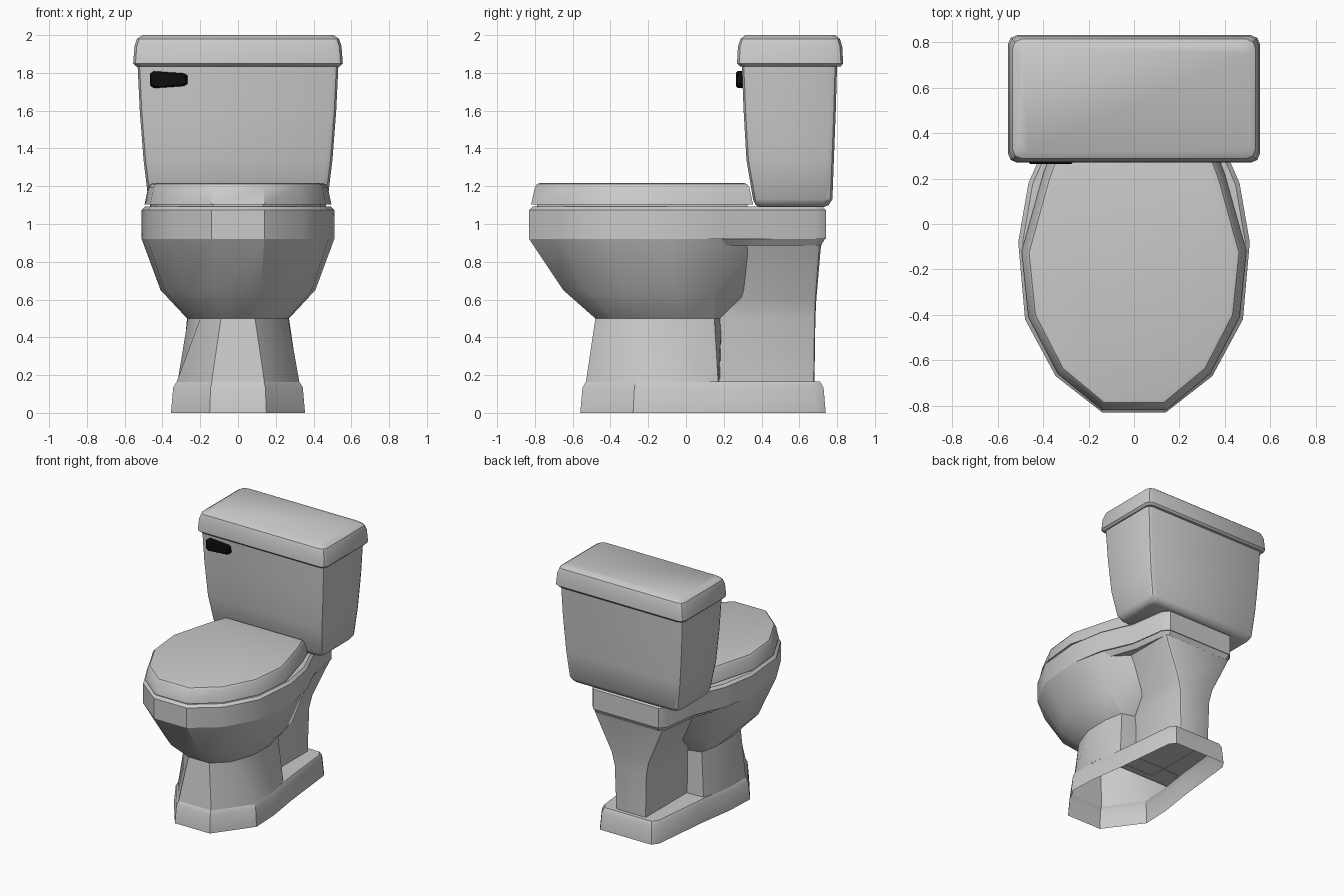
import bpy, math


def material(name, rgb):
    m = bpy.data.materials.new(name)
    m.diffuse_color = (*rgb, 1)
    return m


WHITE = material("glazed_ceramic", (0.60, 0.595, 0.58))
BLACK = material("black_handle", (0.004, 0.004, 0.004))


def loft(name, rings, bottom=True, top=True, mat=WHITE, angle=32):
    """Rings are (z, right-half outline from front to back); mirrored in x and skinned."""
    verts, faces = [], []
    n = 2 * len(rings[0][1])
    for z, half in rings:
        outline = half + [(-x, y) for x, y in reversed(half)]
        verts += [(x, y, z) for x, y in outline]
    for r in range(len(rings) - 1):
        for i in range(n):
            j = (i + 1) % n
            a = r * n
            faces.append((a + i, a + j, a + n + j, a + n + i))
    if bottom:
        faces.append(tuple(reversed(range(n))))
    if top:
        a = (len(rings) - 1) * n
        faces.append(tuple(range(a, a + n)))
    me = bpy.data.meshes.new(name)
    me.from_pydata(verts, [], faces)
    me.materials.append(mat)
    ob = bpy.data.objects.new(name, me)
    bpy.context.collection.objects.link(ob)
    bpy.ops.object.select_all(action='DESELECT')
    ob.select_set(True)
    bpy.context.view_layer.objects.active = ob
    bpy.ops.object.shade_smooth_by_angle(angle=math.radians(angle))
    return ob


def rect(hx, y0, y1, c):
    """Half outline of a rectangle with softly rounded corners."""
    k = c * 0.3
    return [(hx - c, y0), (hx - k, y0 + k), (hx, y0 + c),
            (hx, y1 - c), (hx - k, y1 - k), (hx - c, y1)]


def inset(half, d, cy=0.0):
    """Shrink an outline by about d on every side."""
    mx = max(p[0] for p in half)
    y0, y1 = half[0][1], half[-1][1]
    c = (y0 + y1) / 2
    s = 1 - 2 * d / (y1 - y0)
    return [(x * (1 - d / mx), c + (y - c) * s) for x, y in half]


# Plinth: hollow foot, open underneath
foot = [(0.15, -0.56), (0.355, -0.28), (0.345, -0.05), (0.305, 0.22),
        (0.255, 0.69), (0.22, 0.74)]
loft("plinth", [(0, foot), (0.135, inset(foot, 0.012)), (0.165, inset(foot, 0.03))],
     bottom=False, top=False)

# Flat deck on the rear of the plinth
rear = [(0.31, 0.0)] + inset(foot, 0.03)[3:]
loft("plinth_deck", [(0.16, rear), (0.165, rear)], bottom=False)

# Pedestal and bowl in one skin
loft("bowl", [
    (0.163, [(0.14, -0.53), (0.325, -0.27), (0.32, -0.05), (0.30, 0.08), (0.27, 0.17), (0.10, 0.18)]),
    (0.50, [(0.09, -0.48), (0.20, -0.38), (0.265, -0.2), (0.27, 0.0), (0.24, 0.15), (0.10, 0.19)]),
    (0.65, [(0.12, -0.65), (0.27, -0.53), (0.39, -0.33), (0.41, -0.07), (0.36, 0.15), (0.15, 0.34)]),
    (0.92, [(0.14, -0.83), (0.345, -0.67), (0.48, -0.42), (0.51, -0.08), (0.455, 0.18), (0.22, 0.42)]),
], bottom=False)

# Rim that runs back into the shelf under the tank
rim = [(0.14, -0.83), (0.345, -0.67), (0.48, -0.42), (0.51, -0.08), (0.465, 0.18),
       (0.36, 0.42), (0.32, 0.69), (0.28, 0.74)]
loft("rim_and_shelf", [(0.92, rim), (1.075, rim), (1.093, inset(rim, 0.02))])
shelf = [(0.465, 0.18), (0.36, 0.42), (0.32, 0.69), (0.28, 0.74)]
loft("shelf_underside", [
    (0.885, [(0.40, 0.22), (0.33, 0.42), (0.30, 0.67), (0.26, 0.715)]),
    (0.93, shelf)])

# Rear column flaring up to the shelf
loft("rear_column", [
    (0.163, rect(0.13, 0.05, 0.68, 0.015)),
    (0.50, rect(0.14, 0.05, 0.685, 0.015)),
    (0.60, rect(0.165, 0.08, 0.69, 0.02)),
    (0.89, rect(0.30, 0.12, 0.715, 0.03)),
], bottom=False)

# Seat and closed lid
lid = [(0.14, -0.82), (0.335, -0.66), (0.465, -0.41), (0.495, -0.12), (0.40, 0.22), (0.35, 0.355)]
loft("seat", [(1.085, inset(lid, 0.03)), (1.105, inset(lid, 0.03))])
loft("lid", [(1.103, lid), (1.195, inset(lid, 0.02)), (1.212, inset(lid, 0.033)),
             (1.217, inset(lid, 0.05))])

# Tank with a rounded bottom and gently bowed walls
loft("tank", [
    (1.09, rect(0.43, 0.385, 0.73, 0.04)),
    (1.10, rect(0.455, 0.37, 0.755, 0.04)),
    (1.13, rect(0.475, 0.355, 0.775, 0.04)),
    (1.34, rect(0.50, 0.32, 0.783, 0.035)),
    (1.60, rect(0.52, 0.305, 0.793, 0.035)),
    (1.85, rect(0.532, 0.295, 0.80, 0.035)),
])

# Tank cover
loft("tank_cover", [
    (1.835, rect(0.54, 0.285, 0.82, 0.04)),
    (1.85, rect(0.555, 0.27, 0.832, 0.04)),
    (1.94, rect(0.548, 0.275, 0.827, 0.04)),
    (1.98, rect(0.535, 0.288, 0.815, 0.04)),
    (2.0, rect(0.505, 0.315, 0.79, 0.04)),
])

# Flush handle: an upright disc-ended plate on the tank front
handle = loft("flush_handle", [
    (0.0, [(0.08, -0.045), (0.10, -0.03), (0.10, 0.03), (0.08, 0.045)]),
    (0.03, [(0.08, -0.045), (0.10, -0.03), (0.10, 0.03), (0.08, 0.045)]),
    (0.04, [(0.07, -0.035), (0.09, -0.022), (0.09, 0.022), (0.07, 0.035)]),
], mat=BLACK)
for v in handle.data.vertices:
    if v.co.x > 0.05:
        v.co.y *= 0.75
handle.rotation_euler = (math.radians(90), 0, 0)
handle.location = (-0.367, 0.304, 1.764)
